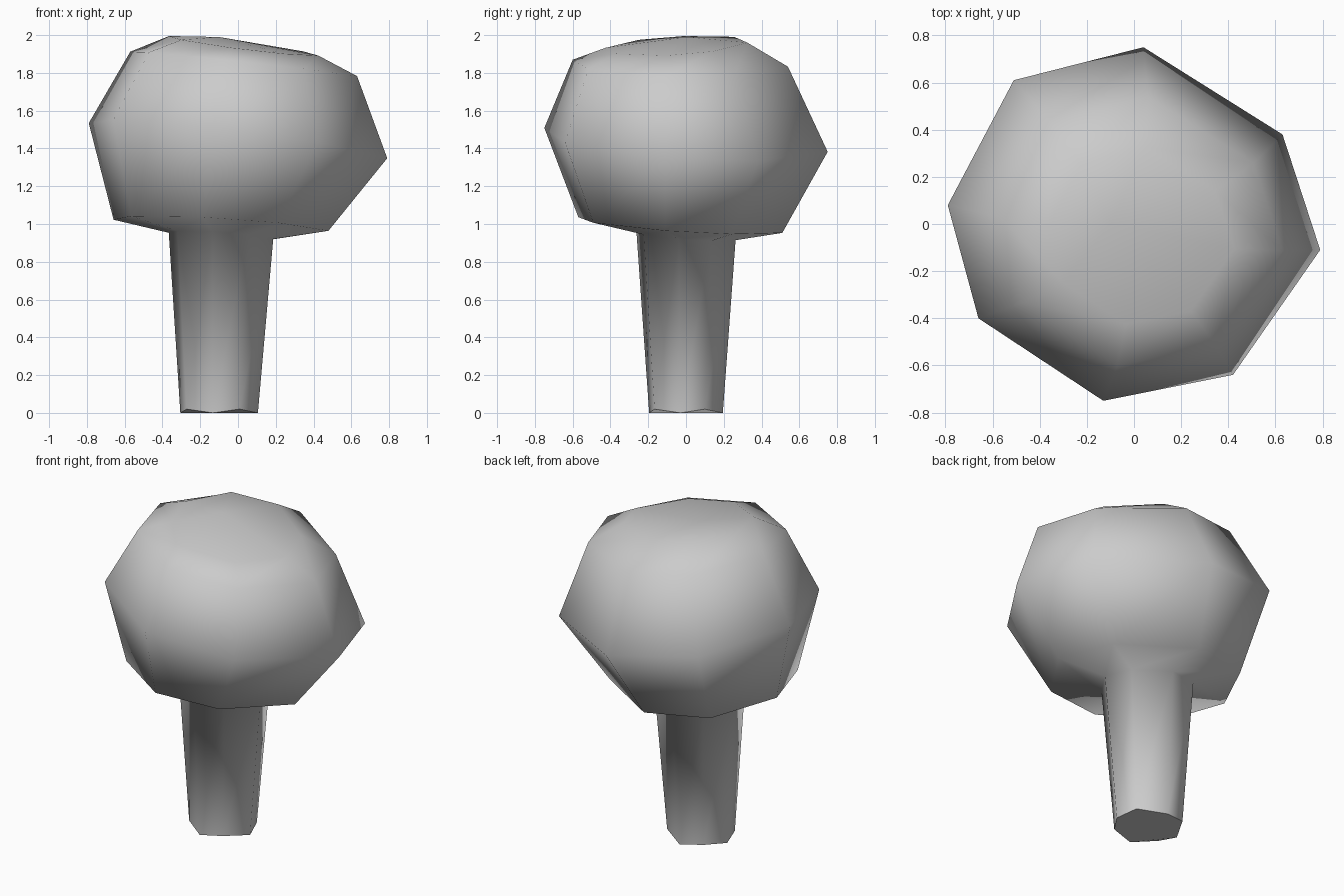
import bpy
import bmesh

cube = bpy.data.objects.get("Cube")
if cube:
    bpy.data.objects.remove(cube, do_unlink=True)

# Material
grey = bpy.data.materials.new("plain grey")
grey.use_nodes = True
colour = (0.6, 0.6, 0.6, 1)
grey.diffuse_color = colour
grey.node_tree.nodes["Principled BSDF"].inputs["Base Color"].default_value = colour

# Uneven eight-sided outline shared by trunk and crown
OUTLINE = [(0.79, -0.11), (0.63, 0.38), (0.04, 0.75), (-0.51, 0.61),
           (-0.79, 0.08), (-0.66, -0.40), (-0.13, -0.75), (0.42, -0.64)]

# Rings from foot to top: scale, centre x, centre y, height, tilt x, tilt y
RINGS = [
    (0.26, -0.10, 0.00, 0.01, 0, 0),              # trunk foot
    (0.35, -0.09, 0.00, 0.93, -0.07, -0.08),      # trunk top
    (0.72, -0.09, -0.03, 0.985, -0.06, -0.07),    # crown underside
    (1.00, 0.00, 0.00, 1.44, -0.126, -0.07),      # crown widest
    (0.76, 0.03, -0.03, 1.85, -0.11, -0.02),      # crown shoulder
    (0.50, 0.03, -0.05, 1.95, -0.125, 0.05),      # crown top
]


def add_ring(bm, scale, cx, cy, height, tilt_x, tilt_y):
    ring = []
    for px, py in OUTLINE:
        x, y = cx + px * scale, cy + py * scale
        ring.append(bm.verts.new((x, y, height + tilt_x * x + tilt_y * y)))
    return ring


# Tree: rings lofted into one skin, so the trunk flows into the crown
bm = bmesh.new()
rings = [add_ring(bm, *r) for r in RINGS]
n = len(OUTLINE)
for low, high in zip(rings, rings[1:]):
    for i in range(n):
        j = (i + 1) % n
        bm.faces.new((low[i], low[j], high[j], high[i]))

# Slightly domed crown top
peak = bm.verts.new((-0.1, 0.0, 1.99))
for i in range(n):
    bm.faces.new((rings[-1][i], rings[-1][(i + 1) % n], peak))

# Flat foot with a scalloped, sharp rim
foot = bm.faces.new(rings[0][::-1])
for i, v in enumerate(rings[0]):
    v.co.z = 0.02 * (i % 2)

for f in bm.faces:
    f.smooth = True
foot.smooth = False
for e in foot.edges:
    e.smooth = False

bmesh.ops.recalc_face_normals(bm, faces=bm.faces)
mesh = bpy.data.meshes.new("tree")
bm.to_mesh(mesh)
bm.free()
mesh.materials.append(grey)
tree = bpy.data.objects.new("tree", mesh)
bpy.context.collection.objects.link(tree)
